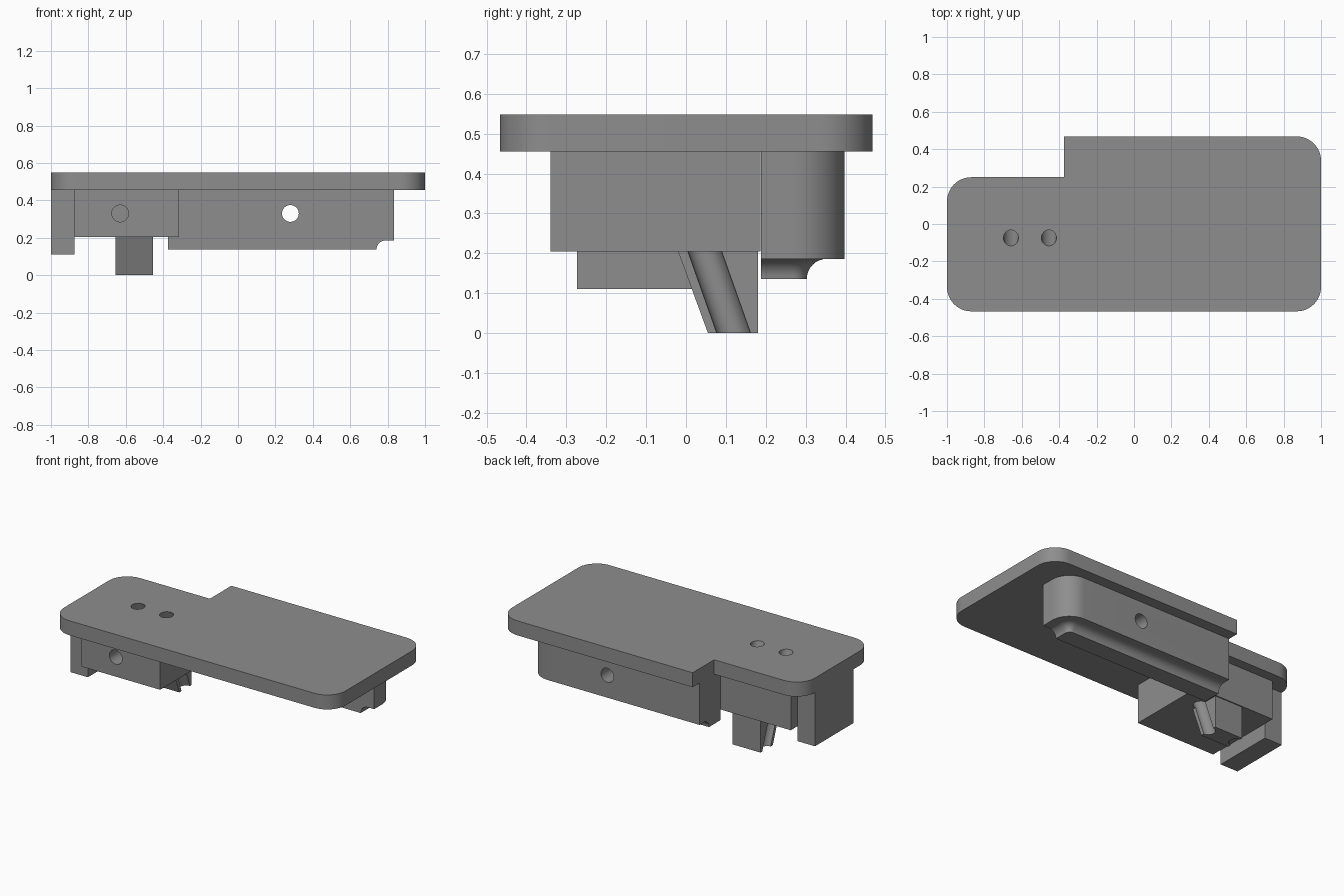
import bpy, bmesh, math
from mathutils import Vector

if "Cube" in bpy.data.objects:
    bpy.data.objects.remove(bpy.data.objects["Cube"])

grey = bpy.data.materials.new("plain grey")
grey.diffuse_color = (0.27, 0.27, 0.27, 1)
grey.use_nodes = True
grey.node_tree.nodes["Principled BSDF"].inputs["Base Color"].default_value = grey.diffuse_color


def loft(name, rings, cap_top=True):
    """Closed solid through a list of matching rings, bottom first."""
    bm = bmesh.new()
    loops = [[bm.verts.new(p) for p in r] for r in rings]
    n = len(loops[0])
    for a, b in zip(loops, loops[1:]):
        for i in range(n):
            j = (i + 1) % n
            bm.faces.new((a[i], a[j], b[j], b[i]))
    bm.faces.new(loops[0][::-1])
    if cap_top:
        bm.faces.new(loops[-1])
    bmesh.ops.recalc_face_normals(bm, faces=bm.faces)
    mesh = bpy.data.meshes.new(name)
    bm.to_mesh(mesh)
    bm.free()
    ob = bpy.data.objects.new(name, mesh)
    bpy.context.collection.objects.link(ob)
    mesh.materials.append(grey)
    return ob


def outline(corners, seg=12):
    """2D outline from (x, y, radius) corners, rounding those with a radius."""
    pts = []
    for i, (x, y, r) in enumerate(corners):
        p = Vector((x, y))
        if r == 0:
            pts.append(p)
            continue
        a = (Vector(corners[i - 1][:2]) - p).normalized()
        b = (Vector(corners[(i + 1) % len(corners)][:2]) - p).normalized()
        c = p + (a + b) * r
        for k in range(seg + 1):
            t = k / seg * math.pi / 2
            pts.append(c - b * r * math.cos(t) - a * r * math.sin(t))
    return pts


def at_z(pts, z):
    return [(p[0], p[1], z) for p in pts]


def box(name, x0, x1, y0, y1, z0, z1):
    base = [(x0, y0), (x1, y0), (x1, y1), (x0, y1)]
    return loft(name, [at_z(base, z0), at_z(base, z1)])


def drill(ob, start, end, radius):
    """Cut a round hole along the segment from start to end."""
    s, e = Vector(start), Vector(end)
    bpy.ops.mesh.primitive_cylinder_add(vertices=40, radius=radius,
                                        depth=(e - s).length, location=(s + e) / 2)
    cutter = bpy.context.object
    cutter.rotation_euler = (e - s).to_track_quat('Z', 'Y').to_euler()
    cutter.data.materials.append(grey)
    cutter.hide_render = True
    mod = ob.modifiers.new("hole", 'BOOLEAN')
    mod.operation, mod.solver, mod.object = 'DIFFERENCE', 'EXACT', cutter
    bpy.context.view_layer.objects.active = ob
    bpy.ops.object.modifier_apply(modifier="hole")
    bpy.data.objects.remove(cutter)


# Top plate with rounded corners and a step at the back left
R = 0.13
plate_shape = outline([(-1, -0.467, R), (1, -0.467, R), (1, 0.468, R),
                       (-0.375, 0.468, 0), (-0.375, 0.25, 0), (-1, 0.25, R)])
plate = loft("top_plate", [at_z(plate_shape, 0.455), at_z(plate_shape, 0.548)])

# Blocks under the left end
end_block = box("end_block", -1, -0.875, -0.273, 0.12, 0.11, 0.455)
main_block = box("main_block", -0.875, -0.315, -0.34, 0.187, 0.205, 0.455)

# Leg with a sloping front face
leg_side = [(-0.02, 0.205), (0.055, 0), (0.18, 0), (0.18, 0.205)]
leg = loft("sloped_leg", [[(x, y, z) for y, z in leg_side] for x in (-0.655, -0.455)])

# Two tilted holes through plate, block and the sides of the leg
for x in (-0.658, -0.455):
    for part in (plate, main_block, leg):
        drill(part, (x, -0.11, 0.648), (x, 0.155, -0.1), 0.04)

# Blind hole in the front of the block
drill(main_block, (-0.63, -0.5, 0.33), (-0.63, -0.09, 0.33), 0.045)


# Back rail with one rounded corner, standing on a coved foot
def rail_shape(inset):
    return outline([(-0.375, 0.188, 0), (0.835 - inset, 0.188, 0),
                    (0.835 - inset, 0.398 - inset, R - inset), (-0.375, 0.398 - inset, 0)])


rail = loft("back_rail", [at_z(rail_shape(0), z) for z in (0.186, 0.455)])
drill(rail, (0.28, 0.1, 0.33), (0.28, 0.5, 0.33), 0.045)
cove = []
for k in range(9):
    t = k / 8 * math.pi / 2
    cove.append(at_z(rail_shape(0.045 + 0.05 * math.cos(t)), 0.136 + 0.05 * math.sin(t)))
foot = loft("rail_foot", cove, cap_top=False)

# Smooth the round surfaces and keep the edges sharp
for ob in (plate, end_block, main_block, leg, rail, foot):
    bpy.ops.object.select_all(action='DESELECT')
    ob.select_set(True)
    bpy.context.view_layer.objects.active = ob
    bpy.ops.object.shade_smooth_by_angle(angle=math.radians(30))
